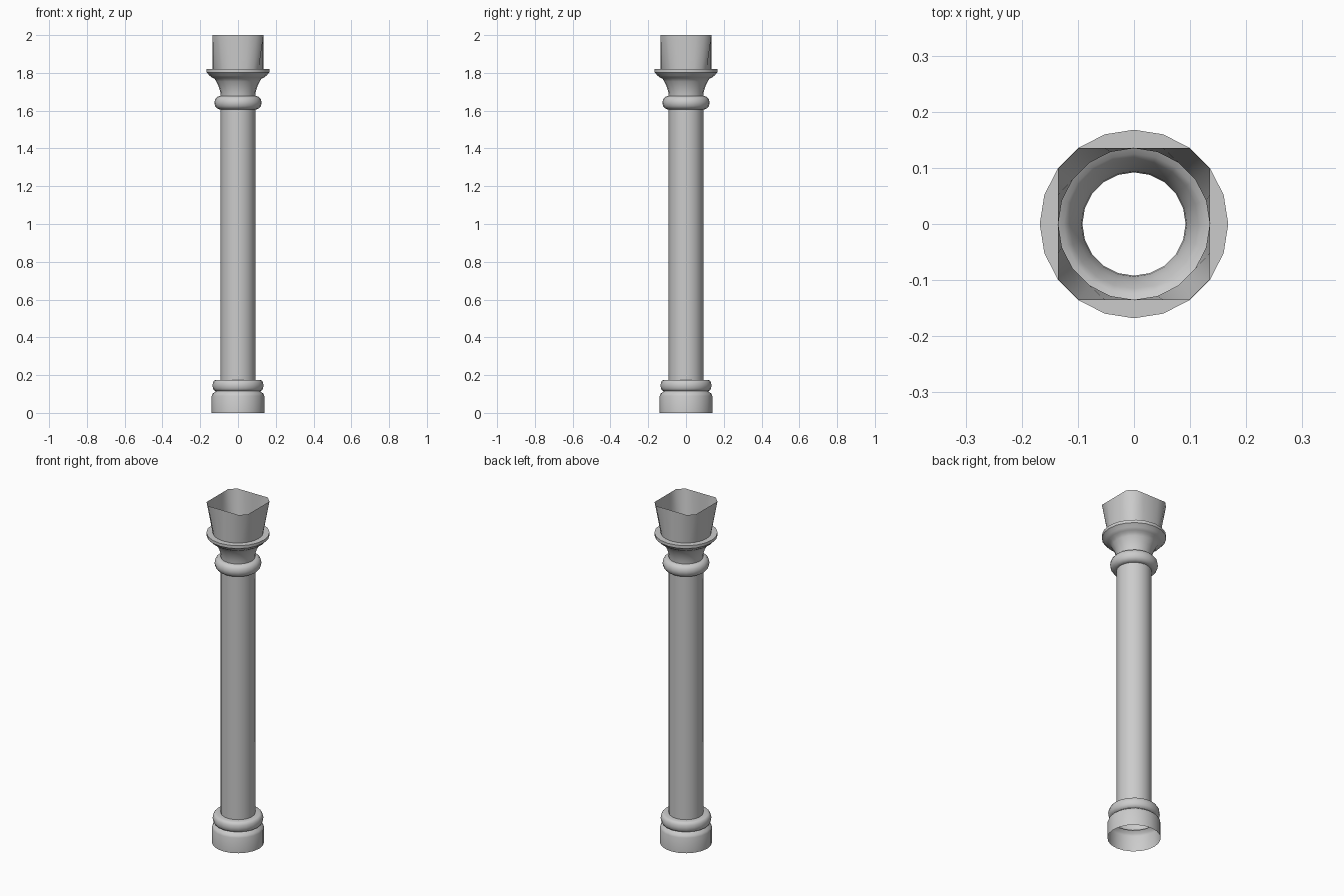
import bpy, math

if "Cube" in bpy.data.objects:
    bpy.data.objects.remove(bpy.data.objects["Cube"])

SEG = 20


def ring(r, z, limit=None):
    """One 20-point ring, optionally clamped to a square."""
    pts = []
    for i in range(SEG):
        a = 2 * math.pi * i / SEG
        x, y = r * math.cos(a), r * math.sin(a)
        if limit:
            x = max(-limit, min(limit, x))
            y = max(-limit, min(limit, y))
        pts.append((x, y, z))
    return pts


def loft(name, rings, angle=40):
    """Skin a stack of rings into an open shell."""
    verts = [p for r in rings for p in r]
    faces = []
    for k in range(len(rings) - 1):
        for i in range(SEG):
            j = (i + 1) % SEG
            a, b = k * SEG, (k + 1) * SEG
            faces.append((a + i, a + j, b + j, b + i))
    me = bpy.data.meshes.new(name)
    me.from_pydata(verts, [], faces)
    ob = bpy.data.objects.new(name, me)
    bpy.context.collection.objects.link(ob)
    bpy.ops.object.select_all(action='DESELECT')
    ob.select_set(True)
    bpy.context.view_layer.objects.active = ob
    bpy.ops.object.shade_smooth_by_angle(angle=math.radians(angle))
    return ob


def lathe(name, profile):
    return loft(name, [ring(r, z) for r, z in profile])


def torus_profile(z0, z1, r_in, r_edge, r_max):
    """Rounded moulding bulging from r_edge to r_max between z0 and z1."""
    zc, h = (z0 + z1) / 2, (z1 - z0) / 2
    pts = [(r_in, z0)]
    for i in range(7):
        t = -math.pi / 2 + math.pi * i / 6
        pts.append((r_edge + (r_max - r_edge) * math.cos(t), zc + h * math.sin(t)))
    return pts + [(r_in, z1)]


# Base drum with sloped shoulder, and the moulding above it
lathe("base", [(0.139, 0), (0.139, 0.09), (0.134, 0.102), (0.118, 0.115)])
lathe("base_moulding", torus_profile(0.115, 0.175, 0.118, 0.118, 0.135)[1:-1]
      + [(0.092, 0.175)])

# Shaft
lathe("shaft", [(0.092, 0.175), (0.092, 1.607)])

# Moulding under the capital
lathe("neck_moulding", torus_profile(1.607, 1.677, 0.092, 0.098, 0.125))

# Flared capital with lip and flat top ledge
lathe("capital", [(0.092, 1.677), (0.094, 1.70), (0.103, 1.73), (0.115, 1.755),
                  (0.125, 1.77), (0.138, 1.776), (0.152, 1.786), (0.161, 1.798),
                  (0.168, 1.803), (0.168, 1.82), (0.135, 1.82)])

# Top block blending from a circle to a chamfered square, open above
loft("top_block", [ring(0.135, 1.82), ring(0.168, 2.0, 0.135)])
